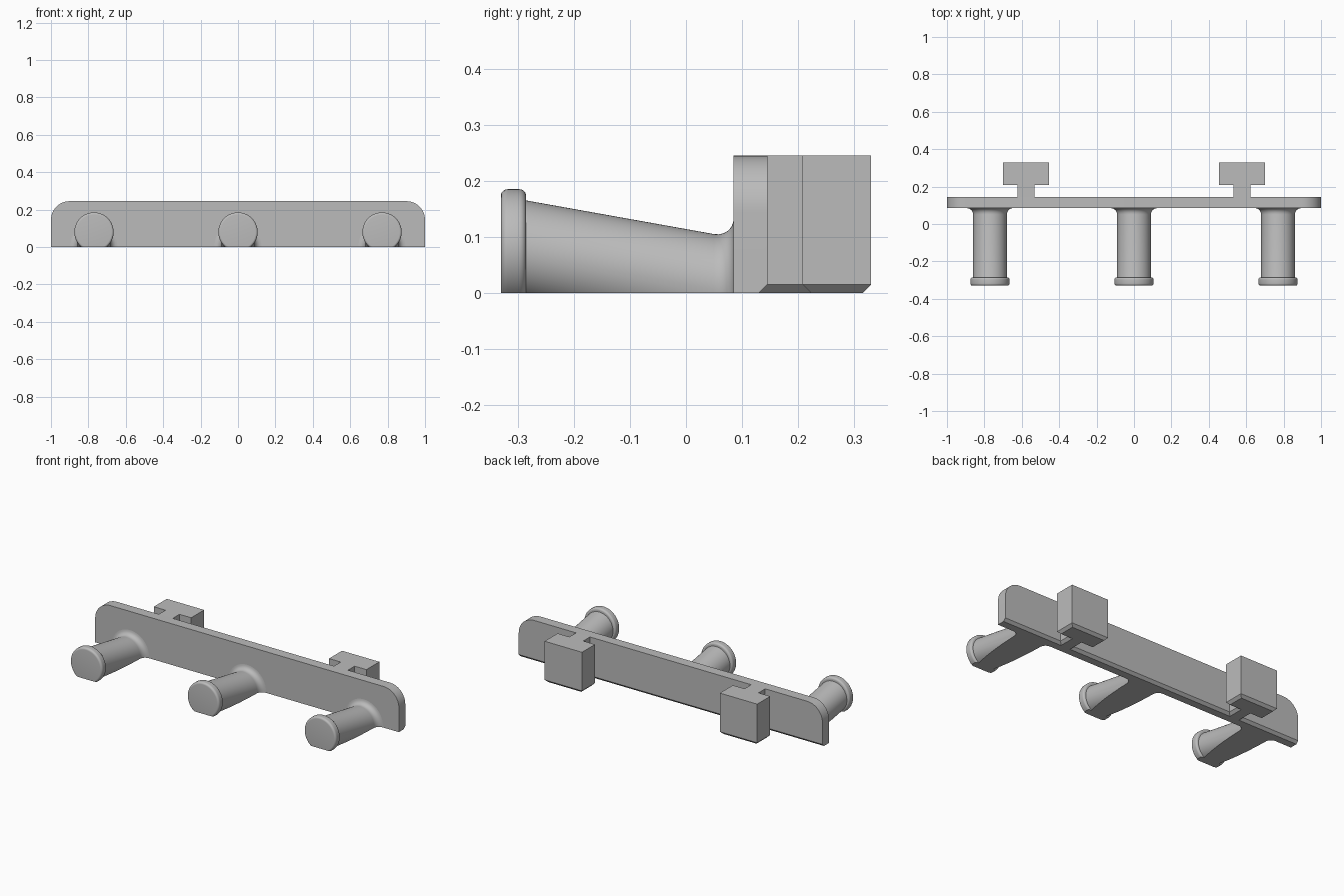
import bpy, bmesh, math

if "Cube" in bpy.data.objects:
    bpy.data.objects.remove(bpy.data.objects["Cube"])

H = 0.245        # overall height
CH = 0.015       # chamfer along the bottom
grey = bpy.data.materials.new("plain_grey")
grey.diffuse_color = (0.5, 0.5, 0.5, 1)
grey.use_nodes = True
grey.node_tree.nodes["Principled BSDF"].inputs["Base Color"].default_value = grey.diffuse_color


def loft(name, rings, cut_floor=False):
    """Join closed rings of equal length into a capped solid."""
    bm = bmesh.new()
    loops = [[bm.verts.new(p) for p in ring] for ring in rings]
    for a, b in zip(loops, loops[1:]):
        for i in range(len(a)):
            j = (i + 1) % len(a)
            bm.faces.new((a[i], a[j], b[j], b[i]))
    bm.faces.new(loops[0])
    bm.faces.new(loops[-1])
    if cut_floor:
        bmesh.ops.bisect_plane(bm, geom=bm.verts[:] + bm.edges[:] + bm.faces[:],
                               plane_co=(0, 0, 0), plane_no=(0, 0, 1), clear_inner=True)
        bmesh.ops.holes_fill(bm, edges=[e for e in bm.edges if e.is_boundary])
    bmesh.ops.remove_doubles(bm, verts=bm.verts[:], dist=1e-5)
    bmesh.ops.recalc_face_normals(bm, faces=bm.faces[:])
    mesh = bpy.data.meshes.new(name)
    bm.to_mesh(mesh)
    bm.free()
    mesh.materials.append(grey)
    obj = bpy.data.objects.new(name, mesh)
    bpy.context.collection.objects.link(obj)
    bpy.ops.object.select_all(action='DESELECT')
    obj.select_set(True)
    bpy.context.view_layer.objects.active = obj
    bpy.ops.object.shade_smooth_by_angle(angle=math.radians(30))
    return obj


# Back plate with rounded top corners and a chamfered rear bottom edge
R = 0.1
outline = [(-1, 0), (1, 0)]
for cx, start in ((1 - R, 0), (-1 + R, 90)):
    for k in range(13):
        a = math.radians(start + k * 7.5)
        outline.append((cx + R * math.cos(a), H - R + R * math.sin(a)))
loft("back_plate", [[(x, y, max(z, low)) for x, z in outline]
                    for y, low in ((0.085, 0), (0.145 - CH, 0), (0.145, CH))])


# Pegs: rings of (y, centre height, radius), trimmed flat at the floor
def disc(cx, y, cz, r, n=64):
    return [(cx + r * math.cos(2 * math.pi * i / n), y,
             cz + r * math.sin(2 * math.pi * i / n)) for i in range(n)]


def axis_height(y):
    return 0.075 - 0.179 * (y + 0.285)


quarter = [math.radians(a) for a in range(0, 91, 15)]
F = 0.012
head = [(-0.33 + F * (1 - math.sin(t)), 0.08, 0.105 - F * (1 - math.cos(t)))
        for t in reversed(quarter)]
head += [(-0.285 - F * (1 - math.sin(t)), 0.08, 0.105 - F * (1 - math.cos(t)))
         for t in quarter]
shaft = [(-0.295, axis_height(-0.295), 0.09)]
shaft += [(0.05 + 0.035 * math.sin(t), axis_height(0.05 + 0.035 * math.sin(t)),
           0.09 + 0.035 * (1 - math.cos(t))) for t in quarter]
shaft.append((0.1, axis_height(0.085), 0.125))
for side, px in (("left", -0.77), ("middle", 0), ("right", 0.77)):
    loft("peg_head_" + side, [disc(px, *s) for s in head], True)
    loft("peg_shaft_" + side, [disc(px, *s) for s in shaft], True)


# T-shaped rear mounts, chamfered inward at the bottom
def tee(cx, z, inset):
    stem, half = 0.046 - inset, 0.123 - inset
    right = [(stem, 0.125), (stem, 0.208 + inset), (half, 0.208 + inset),
             (half, 0.33 - inset)]
    pts = right + [(-x, y) for x, y in reversed(right)]
    return [(cx + x, y, z) for x, y in pts]


for side, mx in (("left", -0.577), ("right", 0.577)):
    loft("rear_mount_" + side, [tee(mx, 0, CH), tee(mx, CH, 0), tee(mx, H, 0)])
